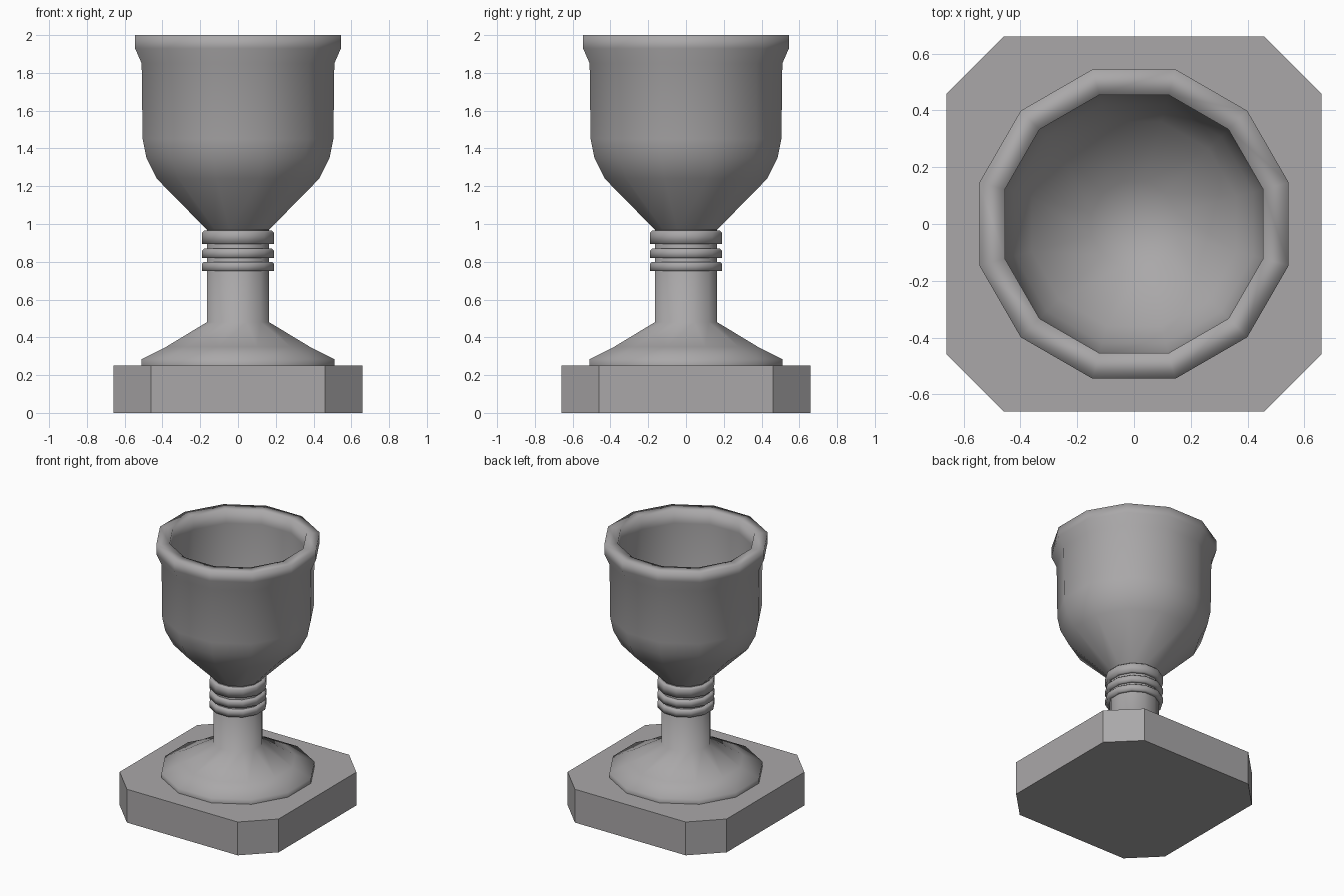
import bpy, bmesh, math

if "Cube" in bpy.data.objects:
    bpy.data.objects.remove(bpy.data.objects["Cube"])

mat = bpy.data.materials.new("grey stone")
mat.diffuse_color = (0.40, 0.39, 0.395, 1)
mat.use_nodes = True
mat.node_tree.nodes["Principled BSDF"].inputs["Base Color"].default_value = mat.diffuse_color
SIDES = 12
K = 1 / math.cos(math.pi / SIDES)   # flat radius -> corner radius


def finish(bm, name):
    bmesh.ops.recalc_face_normals(bm, faces=bm.faces)
    me = bpy.data.meshes.new(name)
    bm.to_mesh(me)
    bm.free()
    ob = bpy.data.objects.new(name, me)
    bpy.context.collection.objects.link(ob)
    me.materials.append(mat)
    return ob


def lathe(name, profile, closed=False):
    """Turn (flat radius, z) points into a twelve-sided smooth solid."""
    bm = bmesh.new()
    rings = []
    for r, z in profile:
        if r == 0:
            rings.append([bm.verts.new((0, 0, z))] * SIDES)
            continue
        rings.append([bm.verts.new((r * K * math.cos(a), r * K * math.sin(a), z))
                      for a in (2 * math.pi * (i + 0.5) / SIDES for i in range(SIDES))])
    pairs = list(zip(rings, rings[1:])) + ([(rings[-1], rings[0])] if closed else [])
    for lo, hi in pairs:
        for i in range(SIDES):
            j = (i + 1) % SIDES
            quad = dict.fromkeys((lo[i], lo[j], hi[j], hi[i]))
            bm.faces.new(quad)
    for f in bm.faces:
        f.smooth = True
    return finish(bm, name)


# Square plinth with cut corners
bm = bmesh.new()
A, C, H = 0.66, 0.46, 0.25
outline = [(A, -C), (A, C), (C, A), (-C, A), (-A, C), (-A, -C), (-C, -A), (C, -A)]
face = bm.faces.new([bm.verts.new((x, y, 0)) for x, y in outline])
top = bmesh.ops.extrude_face_region(bm, geom=[face], use_keep_orig=True)
bmesh.ops.translate(bm, vec=(0, 0, H),
                    verts=[v for v in top["geom"] if isinstance(v, bmesh.types.BMVert)])
finish(bm, "plinth")

# Flared foot and stem
lathe("foot_and_stem", [(0.51, 0.25), (0.51, 0.285), (0.38, 0.35),
                        (0.165, 0.48), (0.165, 0.99)])

# Three collar rings on the stem
for i, (z0, z1) in enumerate([(0.75, 0.80), (0.82, 0.87), (0.895, 0.965)]):
    lathe(f"stem_ring_{i + 1}", [(0.15, z0), (0.19, z0), (0.19, z1 - 0.01),
                                 (0.18, z1), (0.15, z1)], closed=True)

# Bowl: outside up to the rim, then down the inside
lathe("bowl", [(0.165, 0.97), (0.43, 1.24), (0.485, 1.35), (0.505, 1.45),
               (0.51, 1.85), (0.545, 1.93), (0.545, 2.0), (0.455, 2.0),
               (0.455, 1.90), (0.45, 1.48), (0.42, 1.36), (0.36, 1.26),
               (0.15, 1.07), (0, 1.04)])
